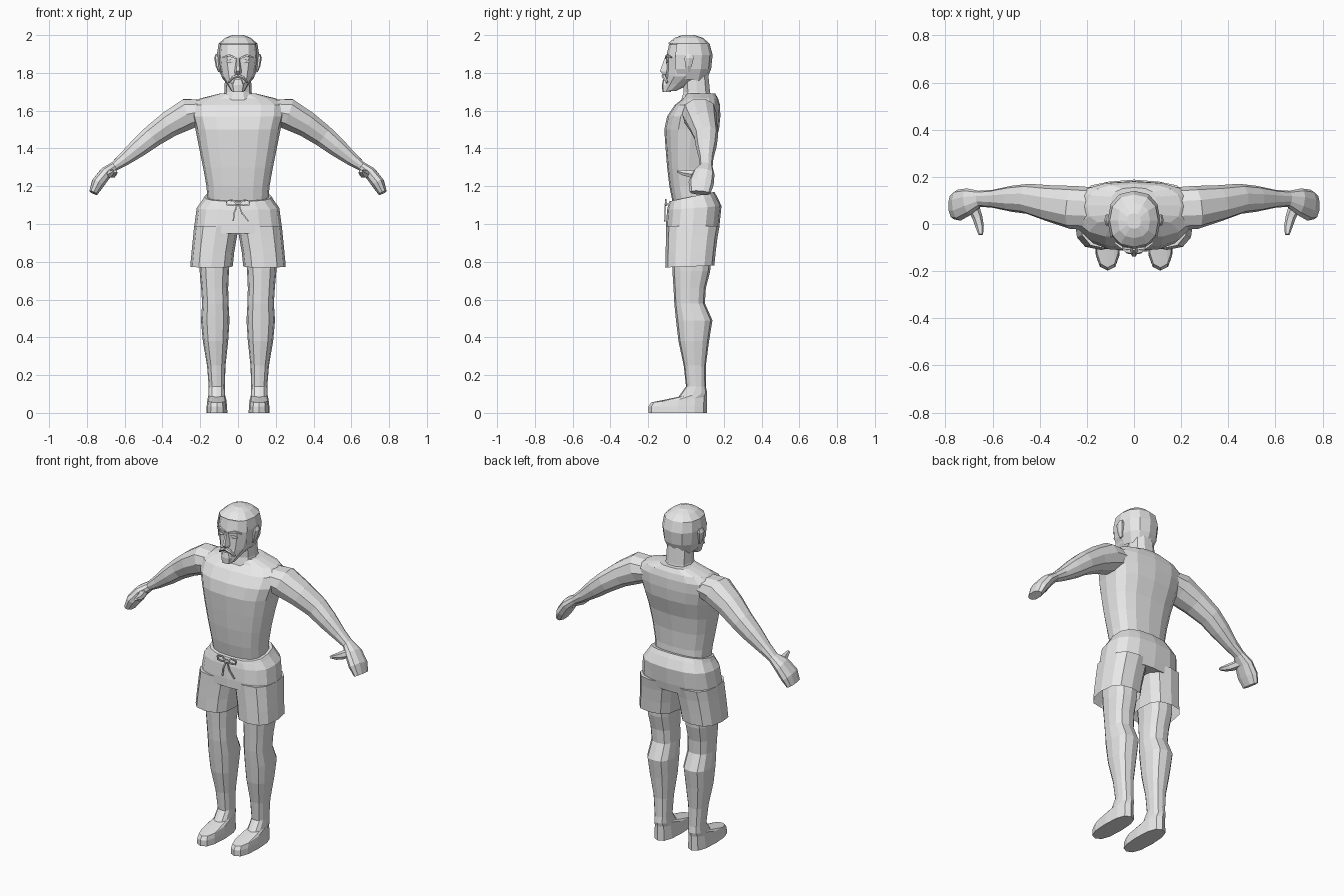
import bpy, bmesh, math
from mathutils import Vector

grey = bpy.data.materials.new("plain_grey")
grey.diffuse_color = (0.8, 0.8, 0.8, 1)


def power(v, k):
    return math.copysign(abs(v) ** k, v) if abs(v) > 1e-6 else 0.0


def skin(name, rings, cap_a=True, cap_b=True, drop=None):
    """Bridge a list of point rings into one flat-shaded object."""
    bm = bmesh.new()
    loops = [[bm.verts.new(p) for p in ring] for ring in rings]
    n = len(loops[0])
    for a, b in zip(loops, loops[1:]):
        for i in range(n):
            j = (i + 1) % n
            bm.faces.new((a[i], a[j], b[j], b[i]))
    if cap_a:
        bm.faces.new(loops[0])
    if cap_b:
        bm.faces.new(loops[-1])
    bmesh.ops.recalc_face_normals(bm, faces=bm.faces)
    if drop:
        gone = [f for f in bm.faces if drop(f.calc_center_median())]
        bmesh.ops.delete(bm, geom=gone, context='FACES')
    me = bpy.data.meshes.new(name)
    bm.to_mesh(me)
    bm.free()
    me.materials.append(grey)
    ob = bpy.data.objects.new(name, me)
    bpy.context.collection.objects.link(ob)
    return ob


def stack(name, secs, n=12, k=0.8, side=1, **kw):
    """Loft of level sections: z, x0, x1, y0, y1, optional rise towards the back."""
    rings = []
    for s in secs:
        z, x0, x1, y0, y1 = s[:5]
        tilt = s[5] if len(s) > 5 else 0
        ring = []
        for i in range(n):
            a = 2 * math.pi * i / n
            c, d = power(math.cos(a), k), power(math.sin(a), k)
            ring.append((side * ((x0 + x1) / 2 + c * (x1 - x0) / 2),
                         (y0 + y1) / 2 + d * (y1 - y0) / 2, z + tilt * d))
        rings.append(ring)
    return skin(name, rings, **kw)


def centred(name, secs, **kw):
    """Level sections symmetric about x = 0: z, half width, y0, y1, optional tilt."""
    return stack(name, [(s[0], -s[1], s[1], *s[2:]) for s in secs], **kw)


def limb(name, secs, ref, n=8, k=0.9, side=1):
    """Loft along a path: x, y, z, half size along ref, half size across."""
    pts = [Vector(s[:3]) for s in secs]
    rings = []
    for i, s in enumerate(secs):
        t = (pts[min(i + 1, len(pts) - 1)] - pts[max(i - 1, 0)]).normalized()
        r = Vector(ref)
        u = (r - t * r.dot(t)).normalized()
        v = t.cross(u)
        ring = []
        for j in range(n):
            a = 2 * math.pi * (j + (0.5 if n == 4 else 0)) / n
            p = pts[i] + u * s[3] * power(math.cos(a), k) + v * s[4] * power(math.sin(a), k)
            ring.append((side * p.x, p.y, p.z))
        rings.append(ring)
    return skin(name, rings)


# Torso and neck
centred("torso", [
    (1.11, .16, -.07, .13), (1.20, .167, -.088, .125), (1.30, .185, -.10, .13),
    (1.40, .205, -.108, .145), (1.50, .225, -.115, .175), (1.57, .245, -.10, .182),
    (1.63, .25, -.06, .18), (1.665, .20, -.015, .17), (1.69, .10, 0, .155)], n=16, k=.75)
centred("neck", [(1.62, .09, -.04, .15), (1.70, .072, -.015, .13), (1.80, .068, -.02, .12)], n=10)

# Head, hair shell and goatee
centred("head", [
    (1.705, .036, -.118, -.05), (1.74, .058, -.114, .02), (1.78, .086, -.108, .095),
    (1.84, .099, -.105, .125), (1.885, .104, -.105, .13), (1.95, .098, -.09, .118),
    (1.98, .06, -.05, .08)], k=.85)
centred("hair", [
    (1.765, .08, -.08, .105, -.01), (1.82, .104, -.11, .133), (1.895, .112, -.113, .141),
    (1.955, .103, -.098, .125), (1.985, .068, -.06, .09), (2.0, .03, -.02, .045)],
    k=.85, cap_a=False, drop=lambda c: c.y < -.05 and c.z < 1.95)
centred("goatee", [(1.70, .028, -.125, -.08), (1.735, .034, -.127, -.08), (1.765, .022, -.122, -.08)],
        n=8, k=.7)
# Nose wedge
skin("nose", [[(-.009, -.10, 1.88), (.009, -.10, 1.88), (.004, -.112, 1.88), (-.004, -.112, 1.88)],
              [(-.02, -.10, 1.805), (.02, -.10, 1.805), (.008, -.138, 1.81), (-.008, -.138, 1.81)],
              [(-.015, -.10, 1.79), (.015, -.10, 1.79), (.006, -.122, 1.793), (-.006, -.122, 1.793)]])

# Shorts: seat with the waist edge rising to the back
centred("shorts_seat", [
    (1.145, .178, -.088, .15, .025), (1.125, .19, -.093, .165, .02), (1.085, .219, -.10, .188, .01),
    (1.0, .23, -.106, .178), (.95, .236, -.106, .168)], n=16, k=.75)
# Drawstring knot
limb("drawstring_knot", [(-.012, -.105, 1.105, .01, .009), (.012, -.105, 1.105, .01, .009)],
     (0, 1, 0), n=6)

for side, tag in ((1, "left"), (-1, "right")):
    # Arm and hand
    limb(tag + "_arm", [
        (.17, .065, 1.60, .09, .06), (.26, .07, 1.585, .092, .085), (.36, .088, 1.53, .077, .072),
        (.45, .107, 1.467, .064, .062), (.52, .107, 1.41, .055, .054), (.60, .107, 1.345, .038, .038),
        (.655, .107, 1.305, .034, .026), (.70, .095, 1.27, .057, .034),
        (.742, .08, 1.215, .067, .036), (.766, .075, 1.165, .055, .024)],
        (0, 1, 0), n=10, side=side)
    limb(tag + "_thumb", [(.69, .09, 1.27, .028, .024), (.665, .03, 1.265, .022, .022),
                          (.655, -.01, 1.27, .018, .016), (.65, -.045, 1.28, .01, .008)],
         (1, 0, 0), n=6, side=side)

    # Leg and foot
    stack(tag + "_leg", [
        (0, .056, .168, -.198, .11), (.035, .058, .166, -.198, .11),
        (.07, .062, .162, -.185, .11, .015), (.095, .068, .157, -.04, .112, .01),
        (.14, .07, .155, 0, .105), (.25, .066, .164, -.012, .105), (.38, .052, .186, -.04, .122),
        (.49, .045, .196, -.053, .14), (.58, .05, .19, -.062, .10), (.66, .052, .195, -.066, .105),
        (.75, .048, .203, -.072, .128), (.95, .03, .21, -.08, .14)], n=12, k=.78, side=side)

    # Shorts leg, open at the hem
    stack(tag + "_shorts_leg", [
        (.99, -.005, .232, -.105, .178), (.93, .006, .238, -.106, .167),
        (.85, .02, .246, -.108, .157), (.775, .028, .253, -.11, .15, .005)],
        n=12, k=.75, side=side, cap_b=False)

    # Ear, brow, eye and moustache half
    stack(tag + "_ear", [(1.805, .088, .105, -.002, .022), (1.835, .09, .118, -.008, .032),
                         (1.88, .092, .126, -.01, .044), (1.90, .095, .118, 0, .035)],
          n=6, side=side)
    limb(tag + "_brow", [(.014, -.106, 1.88, .006, .006), (.05, -.101, 1.893, .007, .007),
                         (.08, -.078, 1.882, .005, .005)], (0, 1, 0), n=4, side=side)
    limb(tag + "_eye", [(.022, -.103, 1.86, .003, .004), (.042, -.103, 1.862, .003, .010),
                        (.062, -.095, 1.86, .003, .004)], (0, 1, 0), n=6, side=side)
    limb(tag + "_moustache", [(0, -.118, 1.785, .012, .010), (.028, -.115, 1.775, .011, .009),
                              (.05, -.10, 1.75, .006, .005)], (0, 1, 0), n=6, side=side)

    # Drawstring bow loop and loose end
    loop = [(.005, 1.105), (.03, 1.128), (.062, 1.122), (.058, 1.102), (.03, 1.098), (.005, 1.105)]
    limb(tag + "_bow_loop", [(x, -.108, z, .005, .005) for x, z in loop], (0, 1, 0), n=4, side=side)
    limb(tag + "_string_end", [(.003, -.108, 1.105, .005, .005), (.02, -.113, 1.06, .005, .005),
                               (.055 if side > 0 else .025, -.112, 1.015, .005, .005)],
         (0, 1, 0), n=4, side=side)
